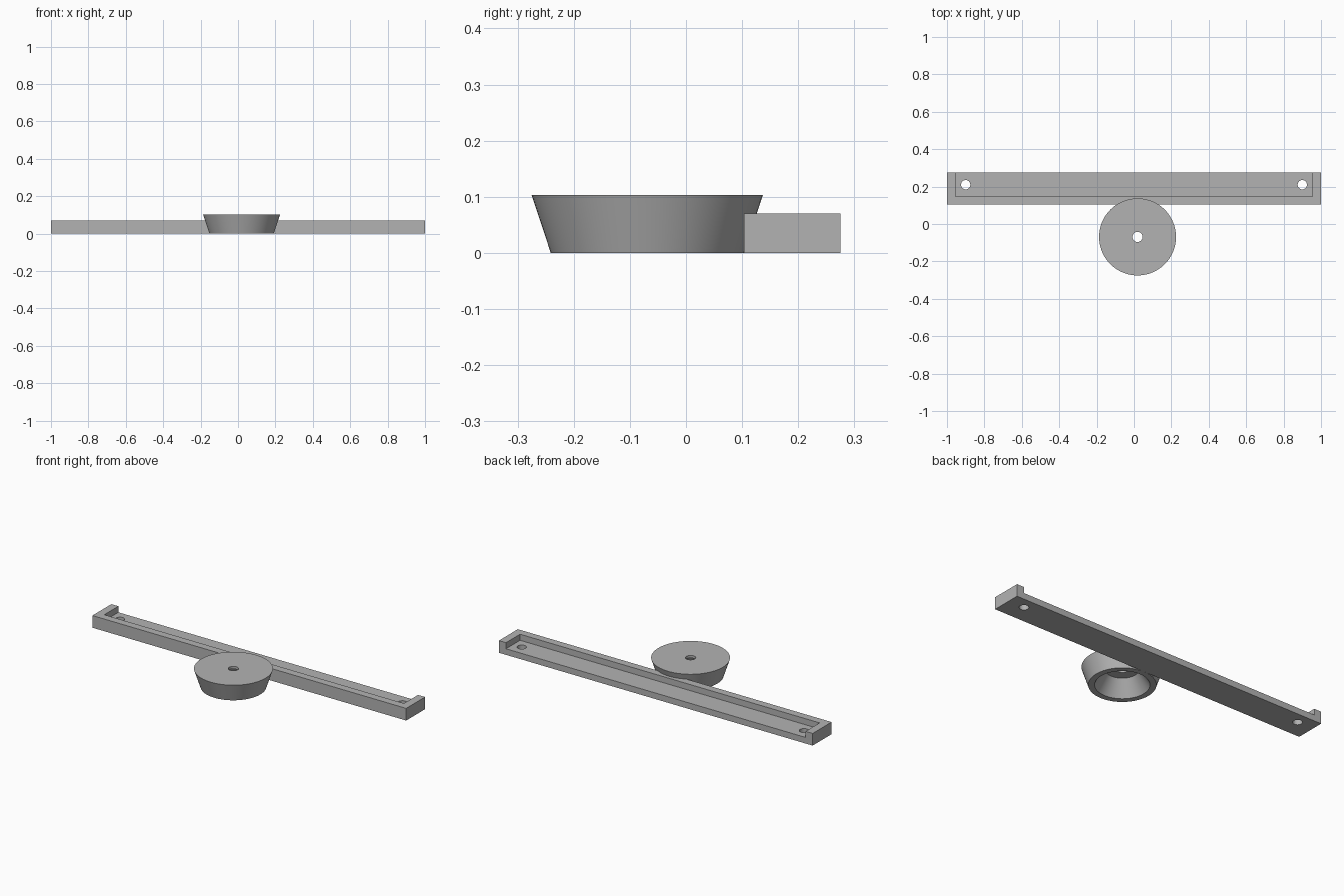
import bpy, bmesh, math
from mathutils import Matrix, Vector

cube = bpy.data.objects.get("Cube")
if cube:
    bpy.data.objects.remove(cube, do_unlink=True)

grey = bpy.data.materials.new("plain grey")
grey.use_nodes = True
COLOUR = (0.45, 0.45, 0.45, 1)
grey.diffuse_color = COLOUR
grey.node_tree.nodes["Principled BSDF"].inputs["Base Color"].default_value = COLOUR


def add_object(name, bm):
    bmesh.ops.recalc_face_normals(bm, faces=bm.faces)
    mesh = bpy.data.meshes.new(name)
    bm.to_mesh(mesh)
    bm.free()
    mesh.materials.append(grey)
    obj = bpy.data.objects.new(name, mesh)
    bpy.context.collection.objects.link(obj)
    return obj


def box(name, low, high):
    low, high = Vector(low), Vector(high)
    bm = bmesh.new()
    bmesh.ops.create_cube(bm, size=1, matrix=Matrix.Translation((low + high) / 2)
                          @ Matrix.Diagonal((high - low).to_4d()))
    return add_object(name, bm)


def cut(target, cutter):
    mod = target.modifiers.new(cutter.name, 'BOOLEAN')
    mod.operation = 'DIFFERENCE'
    mod.solver = 'EXACT'
    mod.object = cutter
    cutter.hide_render = True
    cutter.hide_set(True)


def lathe(name, profile, centre, steps=96):
    """Spin a closed (radius, height) profile around a vertical axis."""
    bm = bmesh.new()
    rings = []
    for i in range(steps):
        a = math.tau * i / steps
        rings.append([bm.verts.new((centre[0] + r * math.cos(a),
                                    centre[1] + r * math.sin(a), z)) for r, z in profile])
    n = len(profile)
    for i in range(steps):
        a, b = rings[i], rings[(i + 1) % steps]
        for j in range(n):
            k = (j + 1) % n
            bm.faces.new((a[j], b[j], b[k], a[k]))
    return add_object(name, bm)


# Long mounting bar with a recess open to the back
bar = box("mounting_bar", (-1, 0.103, 0), (1, 0.275, 0.07))
cut(bar, box("recess_cutter", (-0.955, 0.147, 0.035), (0.955, 0.4, 0.2)))

# Screw holes near both ends of the bar
for side, x in (("left", 0.9), ("right", -0.9)):
    bm = bmesh.new()
    bmesh.ops.create_cone(bm, cap_ends=True, segments=32, radius1=0.025, radius2=0.025,
                          depth=0.4, matrix=Matrix.Translation((x, 0.21, 0)))
    cut(bar, add_object(side + "_hole_cutter", bm))

# Flared knob, hollow underneath, with a hole through its top
knob = lathe("flared_knob", [(0.172, 0), (0.206, 0.103), (0.027, 0.103),
                             (0.027, 0.088), (0.085, 0.088), (0.14, 0)], (0.019, -0.069))

# Smooth the round walls and keep the rims sharp
bpy.ops.object.select_all(action='DESELECT')
knob.select_set(True)
bpy.context.view_layer.objects.active = knob
bpy.ops.object.shade_smooth_by_angle(angle=math.radians(30))
